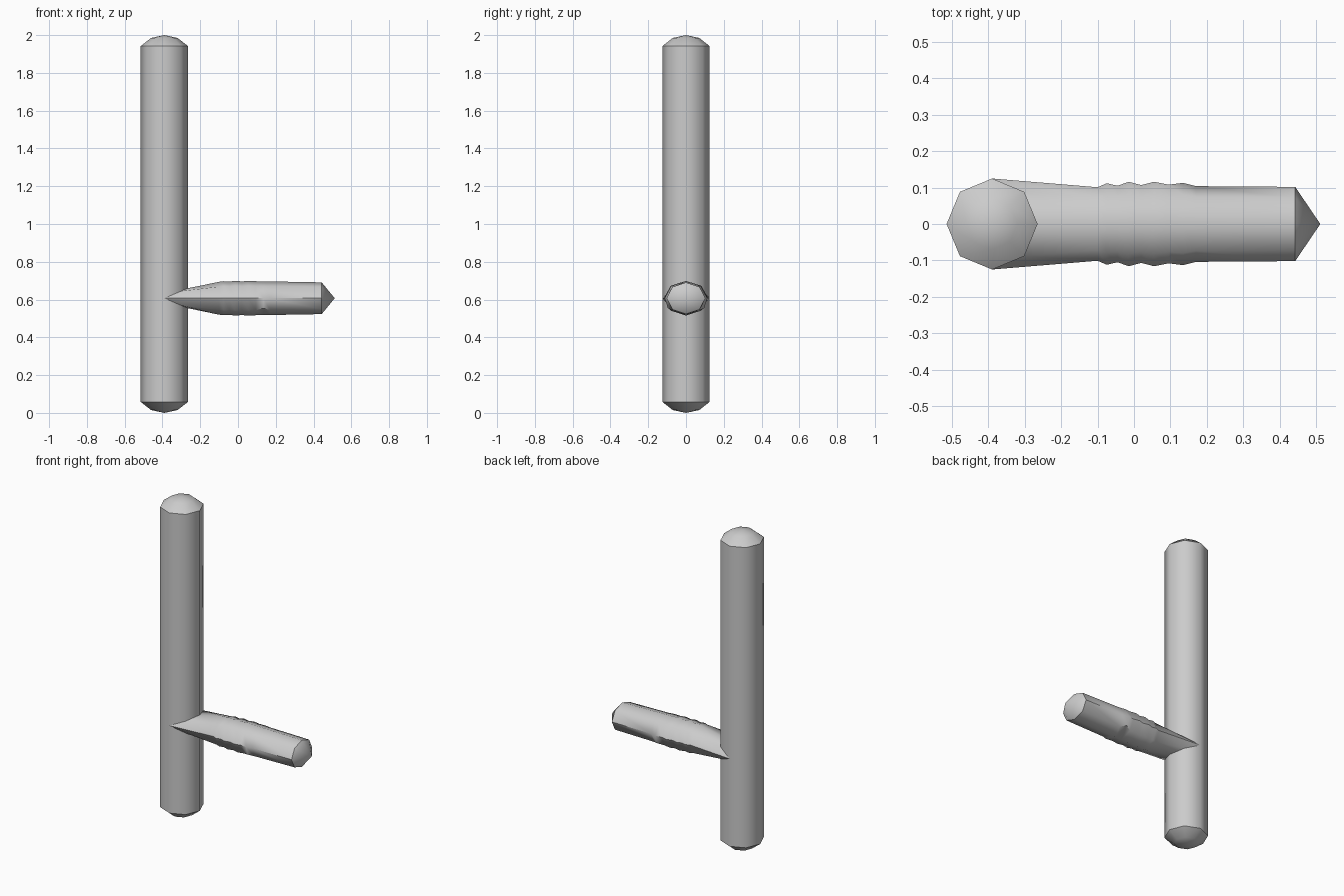
import bpy, bmesh, math

cube = bpy.data.objects.get("Cube")
if cube:
    bpy.data.objects.remove(cube, do_unlink=True)

SIDES = 8
POST_X, POST_R, GRIP_Z = -0.39, 0.125, 0.607

grey = bpy.data.materials.new("plain_grey")
grey.use_nodes = True
grey.diffuse_color = (0.6, 0.6, 0.6, 1)
grey.node_tree.nodes["Principled BSDF"].inputs["Base Color"].default_value = (0.6, 0.6, 0.6, 1)


def loft(name, rings, start=None, end=None):
    """Skin octagonal rings, closing either end to an apex if given."""
    bm = bmesh.new()
    loops = [[bm.verts.new(p) for p in ring] for ring in rings]
    for a, b in zip(loops, loops[1:]):
        for i in range(SIDES):
            j = (i + 1) % SIDES
            bm.faces.new((a[i], a[j], b[j], b[i]))
    for apex, loop in ((start, loops[0]), (end, loops[-1])):
        if apex:
            tip = bm.verts.new(apex)
            for i in range(SIDES):
                bm.faces.new((loop[i], loop[(i + 1) % SIDES], tip))
    bmesh.ops.recalc_face_normals(bm, faces=bm.faces)
    mesh = bpy.data.meshes.new(name)
    bm.to_mesh(mesh)
    bm.free()
    mesh.materials.append(grey)
    obj = bpy.data.objects.new(name, mesh)
    bpy.context.collection.objects.link(obj)
    bpy.ops.object.select_all(action='DESELECT')
    obj.select_set(True)
    bpy.context.view_layer.objects.active = obj
    bpy.ops.object.shade_smooth_by_angle(angle=math.radians(48))
    return obj


angles = [math.tau * i / SIDES for i in range(SIDES)]

# Upright post with shallow domed ends
post_profile = [(0.07, 0.015), (POST_R, 0.058), (POST_R, 1.942), (0.07, 1.985)]
post_rings = [[(POST_X + r * math.cos(a), r * math.sin(a), z) for a in angles]
              for r, z in post_profile]
loft("post", post_rings, (POST_X, 0, 0), (POST_X, 0, 2))

# Side handle: the root ring wraps around the post
root = [(POST_X + POST_R * abs(math.sin(a)), POST_R * math.cos(a),
         GRIP_Z + 0.053 * math.sin(a)) for a in angles]

# Ribbed grip stations: x, half width, half height
stations = [(-0.10, 0.101, 0.087), (-0.075, 0.112, 0.090), (-0.045, 0.105, 0.088),
            (-0.015, 0.116, 0.092), (0.02, 0.107, 0.089), (0.055, 0.116, 0.092),
            (0.095, 0.108, 0.090), (0.135, 0.113, 0.089), (0.17, 0.104, 0.089),
            (0.443, 0.102, 0.084)]
grip_rings = [[(x, w * math.cos(a), GRIP_Z + h * math.sin(a)) for a in angles]
              for x, w, h in stations]

# Small raised point low on each side of the grip
for i in (5, 7):
    x, y, z = grip_rings[7][i]
    grip_rings[7][i] = (x, y * 1.2, z + 0.01)

loft("side_handle", [root] + grip_rings, end=(0.512, 0, GRIP_Z))
